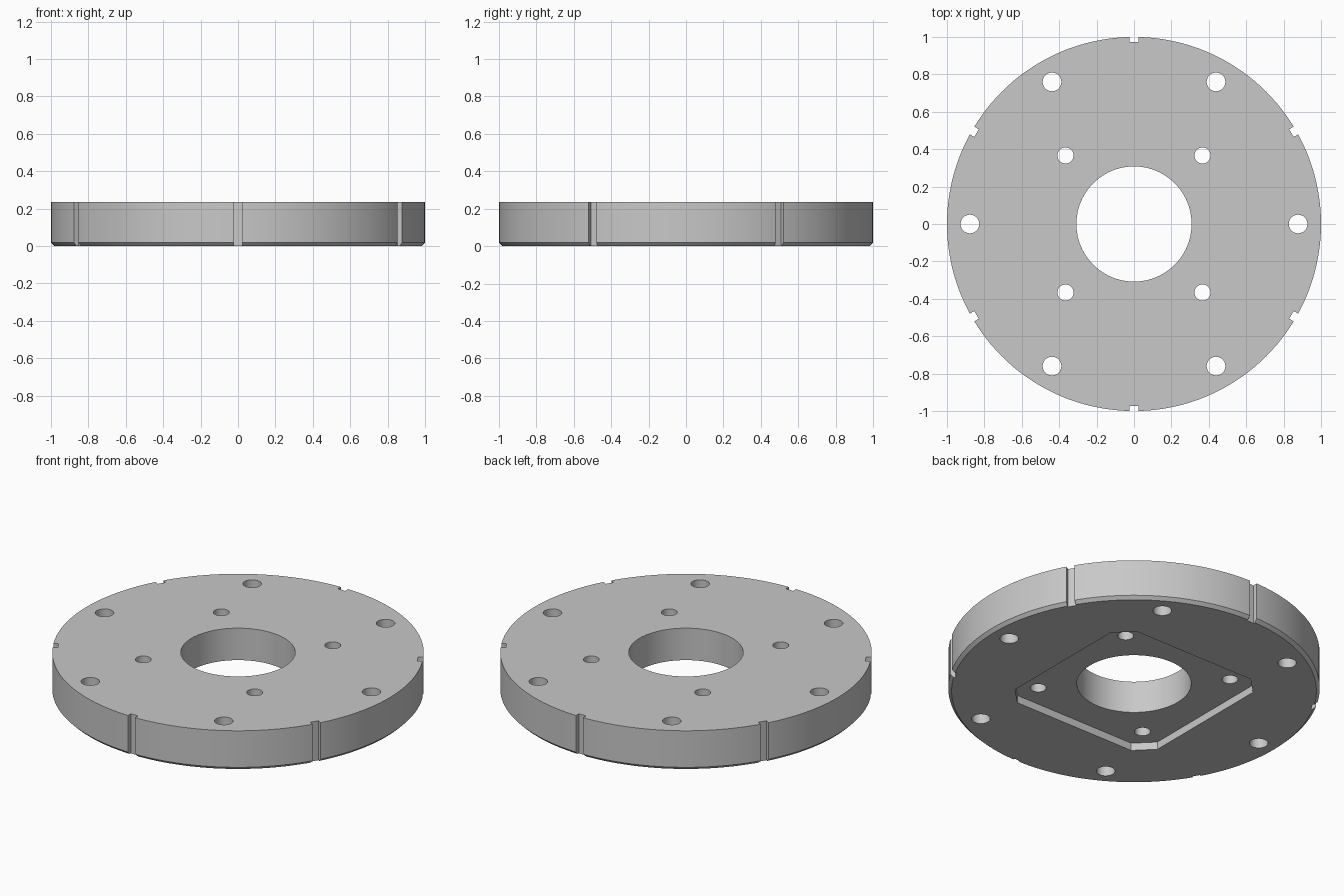
import bpy, bmesh, math
from mathutils import Matrix, Vector

cube = bpy.data.objects.get("Cube")
if cube:
    bpy.data.objects.remove(cube, do_unlink=True)

HEIGHT = 0.235
CHAMFER = 0.018
SEGMENTS = 144

# Single plain grey metal
metal = bpy.data.materials.new("grey metal")
metal.use_nodes = True
grey = (0.58, 0.58, 0.58, 1)
metal.diffuse_color = grey
metal.node_tree.nodes["Principled BSDF"].inputs["Base Color"].default_value = grey


def make_object(name, bm):
    bmesh.ops.recalc_face_normals(bm, faces=bm.faces)
    mesh = bpy.data.meshes.new(name)
    bm.to_mesh(mesh)
    bm.free()
    mesh.materials.append(metal)
    obj = bpy.data.objects.new(name, mesh)
    bpy.context.collection.objects.link(obj)
    return obj


def prism(bm, outline, bottom, top):
    """Extrude a flat outline between two heights."""
    face = bm.faces.new([bm.verts.new((x, y, bottom)) for x, y in outline])
    new = bmesh.ops.extrude_face_region(bm, geom=[face])["geom"]
    verts = [v for v in new if isinstance(v, bmesh.types.BMVert)]
    bmesh.ops.translate(bm, verts=verts, vec=Vector((0, 0, top - bottom)))


def circle(radius, count, centre=(0, 0)):
    return [(centre[0] + radius * math.cos(math.tau * i / count),
             centre[1] + radius * math.sin(math.tau * i / count)) for i in range(count)]


def polar(radius, degrees):
    a = math.radians(degrees)
    return radius * math.cos(a), radius * math.sin(a)


# Round plate with a chamfered lower rim
bm = bmesh.new()
prism(bm, circle(1, SEGMENTS), 0, HEIGHT)
rim = [e for e in bm.edges if all(v.co.z < 0.001 for v in e.verts)]
bmesh.ops.bevel(bm, geom=rim, offset=CHAMFER, segments=1, affect='EDGES')
plate = make_object("round_plate", bm)

# Through holes: centre bore, inner bolt holes, outer bolt holes
bm = bmesh.new()
prism(bm, circle(0.308, 96), -0.1, HEIGHT + 0.1)
for k in range(4):
    prism(bm, circle(0.043, 32, polar(0.518, 45 + 90 * k)), -0.1, HEIGHT + 0.1)
for k in range(6):
    prism(bm, circle(0.05, 32, polar(0.877, 60 * k)), -0.1, HEIGHT + 0.1)
holes = make_object("hole_cutter", bm)

# Rim notches
bm = bmesh.new()
for k in range(6):
    turn = Matrix.Rotation(math.radians(30 + 60 * k), 4, 'Z')
    place = turn @ Matrix.Translation((1.022, 0, HEIGHT / 2)) @ Matrix.Diagonal((0.1, 0.048, 0.5, 1))
    bmesh.ops.create_cube(bm, size=1, matrix=place)
notches = make_object("notch_cutter", bm)

# Square pocket with clipped corners in the underside
bm = bmesh.new()
half, clip = 0.5, 0.4
quarter = [(half, -clip), (half, clip)]
outline = []
for k in range(4):
    turn = Matrix.Rotation(math.pi / 2 * k, 2)
    outline += [tuple(turn @ Vector(p)) for p in quarter]
prism(bm, outline, -0.1, 0.045)
pocket = make_object("pocket_cutter", bm)

# Cut the plate, then drop the cutters
bpy.context.view_layer.objects.active = plate
plate.select_set(True)
for cutter in (pocket, holes, notches):
    cutter.hide_render = True
    mod = plate.modifiers.new(cutter.name, 'BOOLEAN')
    mod.operation = 'DIFFERENCE'
    mod.solver = 'EXACT'
    mod.object = cutter
    bpy.ops.object.modifier_apply(modifier=mod.name)
    bpy.data.objects.remove(cutter, do_unlink=True)

bpy.ops.object.shade_smooth_by_angle(angle=math.radians(30))
